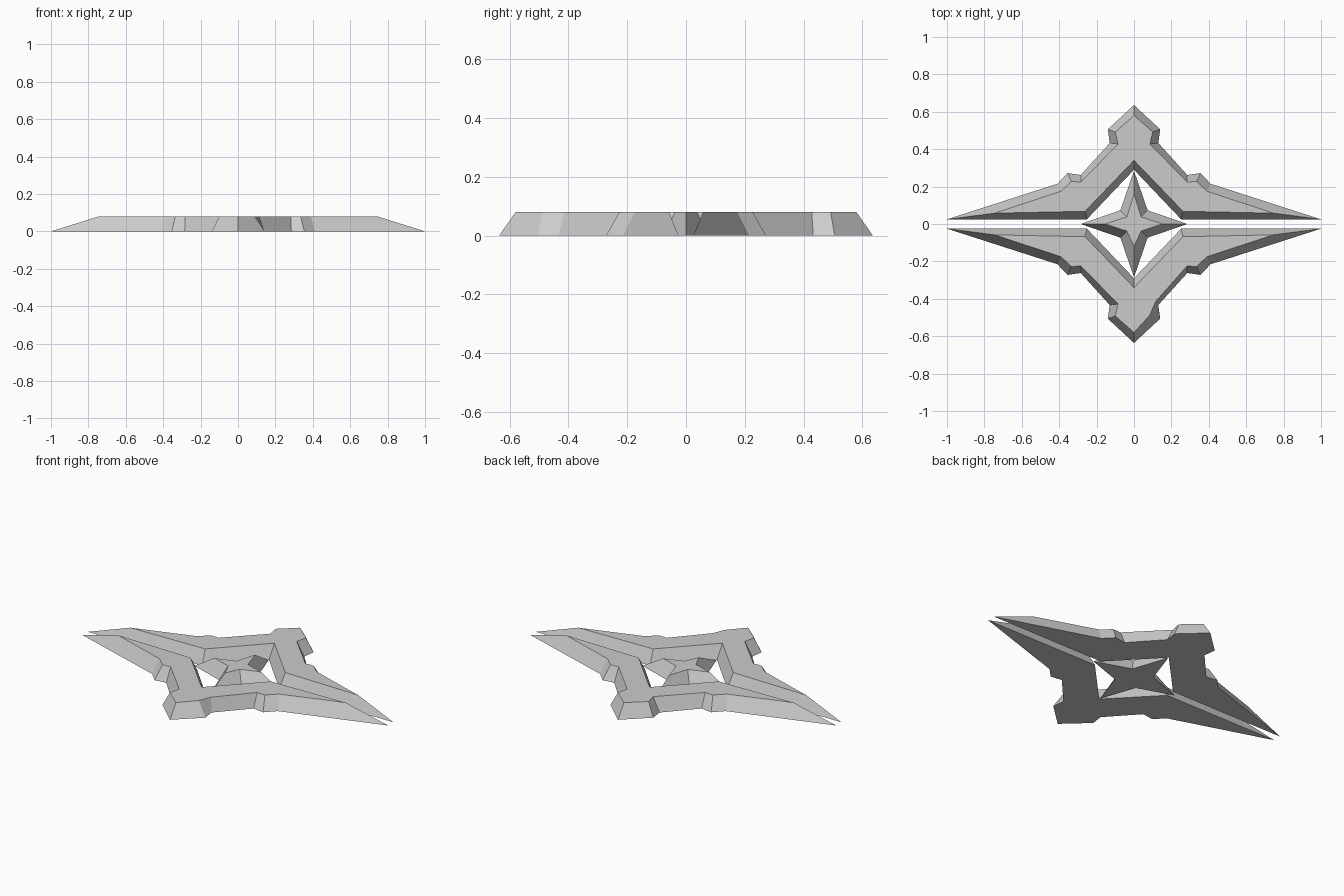
import bpy
import bmesh

cube = bpy.data.objects.get("Cube")
if cube:
    bpy.data.objects.remove(cube, do_unlink=True)

HEIGHT = 0.08

metal = bpy.data.materials.new("grey_metal")
metal.use_nodes = True
GREY = (0.6, 0.6, 0.6, 1)
metal.diffuse_color = GREY
metal.node_tree.nodes["Principled BSDF"].inputs["Base Color"].default_value = GREY


def bevelled_plate(name, base, top):
    """Flat plate whose sides slope from the base outline to the top outline."""
    bm = bmesh.new()
    low = [bm.verts.new((x, y, 0)) for x, y in base]
    high = [bm.verts.new((x, y, HEIGHT)) for x, y in top]
    bm.faces.new(low)
    bm.faces.new(high)
    for i in range(len(low)):
        j = (i + 1) % len(low)
        bm.faces.new((low[i], low[j], high[j], high[i]))
    bmesh.ops.recalc_face_normals(bm, faces=bm.faces)
    mesh = bpy.data.meshes.new(name)
    bm.to_mesh(mesh)
    bm.free()
    mesh.materials.append(metal)
    obj = bpy.data.objects.new(name, mesh)
    bpy.context.collection.objects.link(obj)
    return obj


def full_outline(right, left, side):
    """Join right and left halves (apex to inner apex), flipped to one side in y."""
    mirrored = [(-x, y) for x, y in reversed(left[1:-1])]
    return [(x, y * side) for x, y in right + mirrored]


# Half outline: apex, shoulder, notch, lug (three points), blade tip, inner corner, inner apex
base_half = [(0, 0.636), (0.14, 0.506), (0.13, 0.433), (0.285, 0.262), (0.355, 0.272),
             (0.41, 0.215), (1, 0.025), (0.252, 0.025), (0, 0.29)]
top_half = [(0, 0.58), (0.1, 0.492), (0.085, 0.428), (0.283, 0.225), (0.335, 0.227),
            (0.39, 0.175), (0.745, 0.058), (0.262, 0.068), (0, 0.34)]

# The front right shoulder has a softer top edge
soft_half = list(top_half)
soft_half[1:3] = [(0.085, 0.487), (0.115, 0.415)]

bevelled_plate("back_blade", full_outline(base_half, base_half, 1),
               full_outline(top_half, top_half, 1))
bevelled_plate("front_blade", full_outline(base_half, base_half, -1),
               full_outline(soft_half, top_half, -1))

# Centre star with four points
star_base = []
star_top = []
for (dx, dy), reach in zip([(1, 0), (0, 1), (-1, 0), (0, -1)], [0.15, 0.16, 0.155, 0.12]):
    star_base += [(dx * 0.285, dy * 0.285), ((dx - dy) * 0.073, (dx + dy) * 0.073)]
    star_top += [(dx * reach, dy * reach), ((dx - dy) * 0.038, (dx + dy) * 0.038)]
bevelled_plate("centre_star", star_base, star_top)
